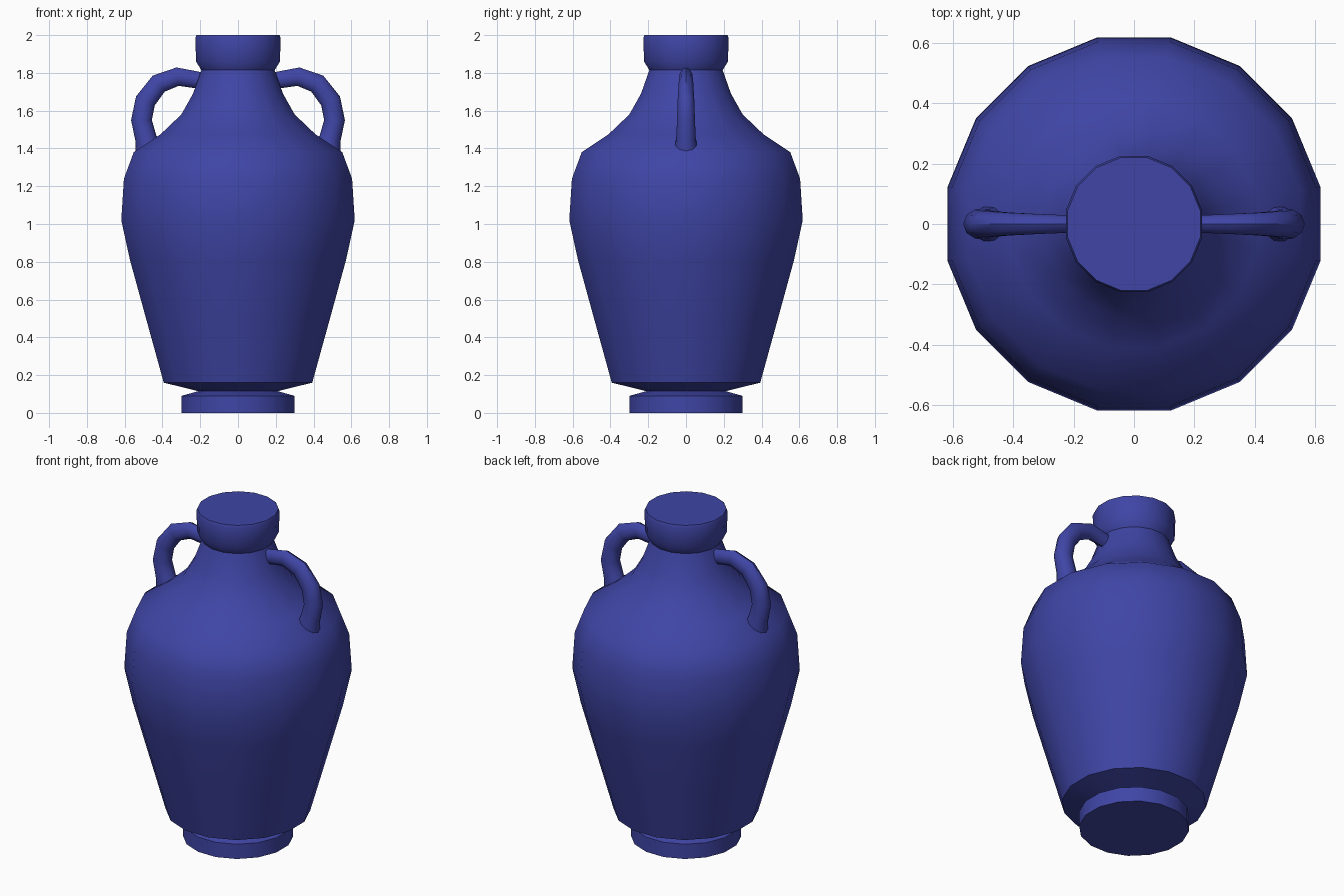
import bpy, bmesh, math
from mathutils import Vector

if "Cube" in bpy.data.objects:
    bpy.data.objects.remove(bpy.data.objects["Cube"])

glaze = bpy.data.materials.new("blue_glaze")
glaze.diffuse_color = (0.05, 0.06, 0.38, 1)
glaze.use_nodes = True
glaze.node_tree.nodes["Principled BSDF"].inputs["Base Color"].default_value = glaze.diffuse_color


def loft(name, rings):
    """Skin a list of closed rings and cap both ends."""
    bm = bmesh.new()
    loops = [[bm.verts.new(p) for p in ring] for ring in rings]
    n = len(loops[0])
    for a, b in zip(loops, loops[1:]):
        for i in range(n):
            j = (i + 1) % n
            bm.faces.new((a[i], a[j], b[j], b[i]))
    bm.faces.new(loops[0])
    bm.faces.new(loops[-1])
    bmesh.ops.recalc_face_normals(bm, faces=bm.faces)
    mesh = bpy.data.meshes.new(name)
    bm.to_mesh(mesh)
    bm.free()
    for poly in mesh.polygons:
        poly.use_smooth = True
    mesh.set_sharp_from_angle(angle=math.radians(40))
    mesh.materials.append(glaze)
    obj = bpy.data.objects.new(name, mesh)
    bpy.context.collection.objects.link(obj)
    return obj


def lathe(name, profile, sides=16):
    """Turn (half width, z) points into a faceted round body."""
    half = math.pi / sides
    rings = []
    for w, z in profile:
        r = w / math.cos(half)
        rings.append([(r * math.cos(half * (2 * i + 1)),
                       r * math.sin(half * (2 * i + 1)), z) for i in range(sides)])
    return loft(name, rings)


def handle(name, side, path, sides=10):
    """Sweep an oval along (x, z, in-plane radius, y radius) points."""
    rings = []
    for k, (x, z, ra, rb) in enumerate(path):
        p, q = path[max(k - 1, 0)], path[min(k + 1, len(path) - 1)]
        t = Vector((q[0] - p[0], q[1] - p[1])).normalized()
        ring = []
        for i in range(sides):
            a = 2 * math.pi * i / sides
            c = ra * math.cos(a)
            ring.append((side * (x - t.y * c), side * rb * math.sin(a), z + t.x * c))
        rings.append(ring)
    return loft(name, rings)


# Foot, body, neck and lip in one turned profile
lathe("vase_body", [
    (0.30, 0), (0.30, 0.09), (0.21, 0.115), (0.393, 0.16), (0.487, 0.50),
    (0.572, 0.81), (0.618, 1.02), (0.604, 1.24), (0.552, 1.38), (0.41, 1.475),
    (0.30, 1.58), (0.238, 1.69), (0.194, 1.815), (0.222, 1.86),
    (0.226, 1.985), (0.22, 2.0)])

# Two loop handles from neck to shoulder
loop_path = [
    (0.15, 1.75, 0.042, 0.03), (0.23, 1.765, 0.045, 0.031), (0.32, 1.78, 0.049, 0.035),
    (0.42, 1.743, 0.053, 0.04), (0.49, 1.652, 0.055, 0.046), (0.511, 1.55, 0.055, 0.05),
    (0.488, 1.455, 0.057, 0.054), (0.475, 1.41, 0.07, 0.062), (0.46, 1.34, 0.075, 0.065)]
handle("right_handle", 1, loop_path)
handle("left_handle", -1, loop_path)
